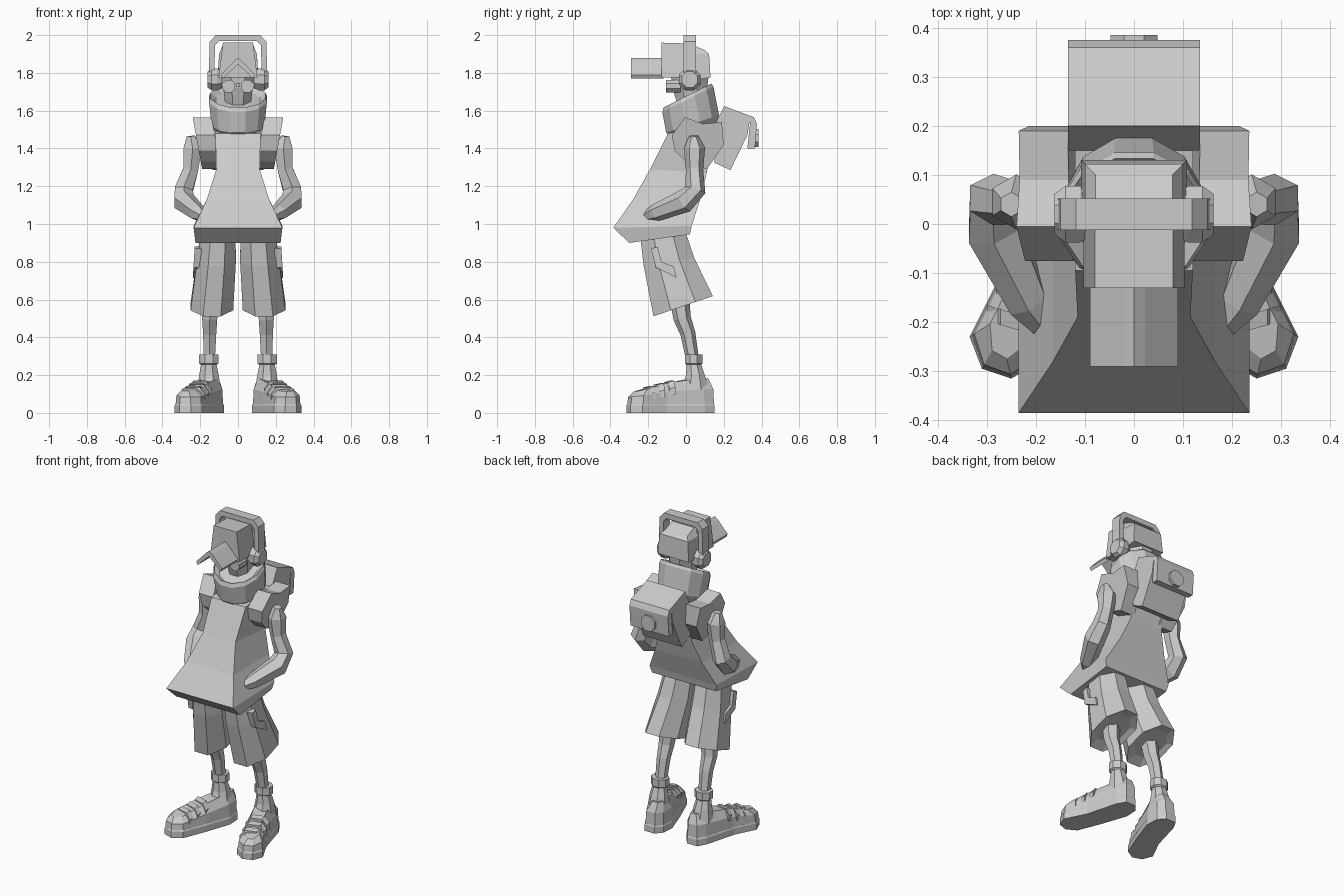
import bpy, bmesh, math
from mathutils import Vector

if "Cube" in bpy.data.objects:
    bpy.data.objects.remove(bpy.data.objects["Cube"])

grey = bpy.data.materials.new("mid_grey")
grey.diffuse_color = (0.6, 0.6, 0.6, 1)
grey.use_nodes = True
grey.node_tree.nodes["Principled BSDF"].inputs["Base Color"].default_value = grey.diffuse_color


def loft(name, rings, mirror=False):
    """Skin matching rings of points and cap both ends."""
    for s in ((1, -1) if mirror else (1,)):
        bm = bmesh.new()
        vs = [[bm.verts.new((p[0] * s, p[1], p[2])) for p in r] for r in rings]
        n = len(rings[0])
        for a, b in zip(vs, vs[1:]):
            for i in range(n):
                j = (i + 1) % n
                bm.faces.new((a[i], a[j], b[j], b[i]))
        bm.faces.new(vs[0])
        bm.faces.new(vs[-1])
        bmesh.ops.recalc_face_normals(bm, faces=bm.faces)
        full = name + (("_left" if s > 0 else "_right") if mirror else "")
        me = bpy.data.meshes.new(full)
        bm.to_mesh(me)
        bm.free()
        me.materials.append(grey)
        bpy.context.collection.objects.link(bpy.data.objects.new(full, me))


def rect(w, front, back):
    """Four points across x between a front and a back (y, z)."""
    return [(-w, *front), (w, *front), (w, *back), (-w, *back)]


def oval(c, rx, ry, n, slope=0):
    """Level ellipse whose height tilts along y."""
    out = []
    for i in range(n):
        a = 2 * math.pi * (i + .5) / n
        y = ry * math.sin(a)
        out.append((c[0] + rx * math.cos(a), c[1] + y, c[2] + slope * y))
    return out


def prism(name, yz, x0, x1, mirror=False, lean=0, z0=0):
    """Side profile pushed along x, optionally leaning with height."""
    loft(name, [[(x + lean * (z - z0), y, z) for y, z in yz] for x in (x0, x1)], mirror)


def tube(name, pts, n, mirror=False):
    """Tube through (x, y, z, radius) points."""
    rings = []
    P = [Vector(p[:3]) for p in pts]
    for i, p in enumerate(P):
        t = (P[min(i + 1, len(P) - 1)] - P[max(i - 1, 0)]).normalized()
        u = Vector((0, 1, 0)) if abs(t.y) < .9 else Vector((0, 0, 1))
        u = (Vector((1, 0, 0)) - t * t.x).normalized()
        v = t.cross(u)
        rings.append([p + pts[i][3] * (u * math.cos(a) + v * math.sin(a))
                      for a in [2 * math.pi * (k + .5) / n for k in range(n)]])
    loft(name, rings, mirror)


def disc_yz(y, z, r, n):
    return [(y + r * math.cos(2 * math.pi * (k + .5) / n),
             z + r * math.sin(2 * math.pi * (k + .5) / n)) for k in range(n)]


# Flared shirt
loft("shirt", [rect(.225, (-.30, .90), (.02, .945)),
               rect(.235, (-.385, .98), (.03, .99)),
               rect(.165, (-.28, 1.13), (.075, 1.13)),
               rect(.115, (-.19, 1.29), (.11, 1.27)),
               rect(.12, (-.095, 1.48), (.15, 1.52))])

# Cowl collar with a dished top
loft("collar", [oval((0, .04, 1.49), .115, .12, 12, .3),
                oval((0, .035, 1.53), .145, .145, 12, .33),
                oval((0, .01, 1.66), .158, .14, 12, .5),
                oval((0, .008, 1.68), .15, .13, 12, .5),
                oval((0, .008, 1.655), .12, .105, 12, .5)])

# Short sleeves
prism("sleeve", [(-.075, 1.47), (-.005, 1.565), (.09, 1.53), (.19, 1.54),
                 (.2, 1.42), (.11, 1.29), (.0, 1.33), (-.06, 1.39)],
      .09, .19, True, .18, 1.29)

# Arms tucked into the shirt front
tube("arm", [(.25, .04, 1.465, .025), (.24, .045, 1.40, .056), (.25, .045, 1.29, .046),
             (.287, .05, 1.18, .055), (.285, -.01, 1.12, .062),
             (.215, -.16, 1.06, .046), (.17, -.225, 1.035, .022)], 6, True)

# Backpack, lid and button
prism("backpack", [(.2, 1.62), (.34, 1.565), (.325, 1.47), (.235, 1.285),
                   (.15, 1.325), (.15, 1.52)], -.135, .135)
prism("backpack_lid", [(.2, 1.625), (.36, 1.565), (.375, 1.53), (.365, 1.40),
                       (.325, 1.40), (.34, 1.54), (.2, 1.60)], -.135, .135)
loft("backpack_button", [[(x, y, z) for x, z in disc_yz(0, 1.455, .052, 8)]
                         for y in (.36, .385)])

# Head, face and cap
loft("face", [oval((0, .03, 1.62), .07, .075, 8), oval((0, .02, 1.72), .085, .10, 8),
              oval((0, .02, 1.80), .10, .11, 8)])
loft("cap_front", [rect(.103, (-.13, 1.775), (.03, 1.775)),
                   rect(.08, (-.13, 1.96), (.03, 1.955))])
loft("cap_back", [rect(.108, (.02, 1.76), (.13, 1.775)),
                  rect(.1, (.02, 1.90), (.122, 1.90)),
                  rect(.078, (.02, 1.955), (.10, 1.92))])

# Folded bill
bill = [(-.09, 1.79), (-.022, 1.862), (0, 1.88), (.022, 1.862), (.09, 1.79),
        (.08, 1.77), (0, 1.845), (-.08, 1.77)]
loft("bill", [[(x, y, z) for x, z in bill] for y in (-.29, -.12)])

# Round goggles with a nose bridge
for s, side in ((-1, "right"), (1, "left")):
    loft("goggle_" + side, [[(x, y, z) for x, z in disc_yz(s * .048, 1.73, r, 8)]
                            for y, r in ((-.03, .036), (-.105, .036))])
loft("goggle_bridge", [[(x, y, z) for x, z in disc_yz(0, 1.735, .015, 4)]
                       for y in (-.04, -.095)])

# Headphone band and ear cups
band = [(.155, 1.78), (.15, 1.965), (.118, 2.0)]
inner = [(.125, 1.78), (.122, 1.945), (.10, 1.968)]
arch = band + [(-x, z) for x, z in band[::-1]]
low = inner + [(-x, z) for x, z in inner[::-1]]
loft("headphone_band", [[(a[0], -.012, a[1]), (a[0], .052, a[1]),
                         (b[0], .052, b[1]), (b[0], -.012, b[1])]
                        for a, b in zip(arch, low)])
loft("ear_cup", [[(x, y, z) for y, z in disc_yz(.02, 1.765, r, 8)]
                 for x, r in ((.085, .05), (.11, .062), (.14, .062), (.162, .045))], True)

# Baggy shorts
loft("shorts_leg", [oval((.105, -.125, .96), .10, .13, 8, .05),
                    oval((.115, -.09, .80), .112, .145, 8, .15),
                    oval((.138, -.015, .565), .122, .17, 8, .34),
                    oval((.138, -.015, .58), .09, .11, 8, .34)], True)
prism("shorts_pocket", [(-.185, .87), (-.16, .77), (-.05, .715), (-.065, .775),
                        (-.13, .80), (-.15, .88)], .20, .237, True, -.06, .75)

# Lower legs
tube("shin", [(.14, -.04, .64, .055), (.15, -.02, .50, .046),
              (.15, .01, .42, .040), (.152, .035, .28, .034)], 6, True)

# Shoes turned outwards
sole = [(.08, .11), (.115, .152), (.185, .152), (.215, .10), (.27, -.10), (.335, -.23),
        (.31, -.295), (.25, -.315), (.19, -.28), (.13, -.13), (.075, .03)]


def foot(k, z, rise=0):
    """Sole outline narrowed towards the foot's long axis."""
    out = []
    for x, y in sole:
        cx = .15 - .33 * (y - .05)
        cy = -.06 + (y + .06) * (1 - (1 - k) * .35)
        out.append((cx + (x - cx) * k, cy, z + rise * max(0, min(.27, y + .28))))
    return out


loft("shoe_sole", [foot(1, 0), foot(1, .04), foot(.95, .048)], True)
loft("shoe_upper", [foot(.95, .045), foot(.9, .085, .15), foot(.55, .115, .25)], True)
loft("shoe_ankle", [oval((.152, .05, .12), .068, .08, 8), oval((.154, .05, .2), .056, .054, 8),
                    oval((.154, .042, .255), .044, .042, 8),
                    oval((.154, .04, .262), .056, .05, 8),
                    oval((.154, .04, .31), .056, .05, 8)], True)

# Lace straps over the instep
for i in range(3):
    y, z = -.20 + i * .055, .135 + i * .014
    cx = .155 - .33 * (y - .05)
    loft("lace_%d" % (i + 1),
         [[(cx + u, y + .3 * u + dy, z - drop + dz)
           for dy, dz in ((-.016, -.03), (-.016, 0), (.016, .008), (.016, -.03))]
          for u, drop in ((-.062, .035), (-.035, 0), (.035, 0), (.062, .035))], True)
